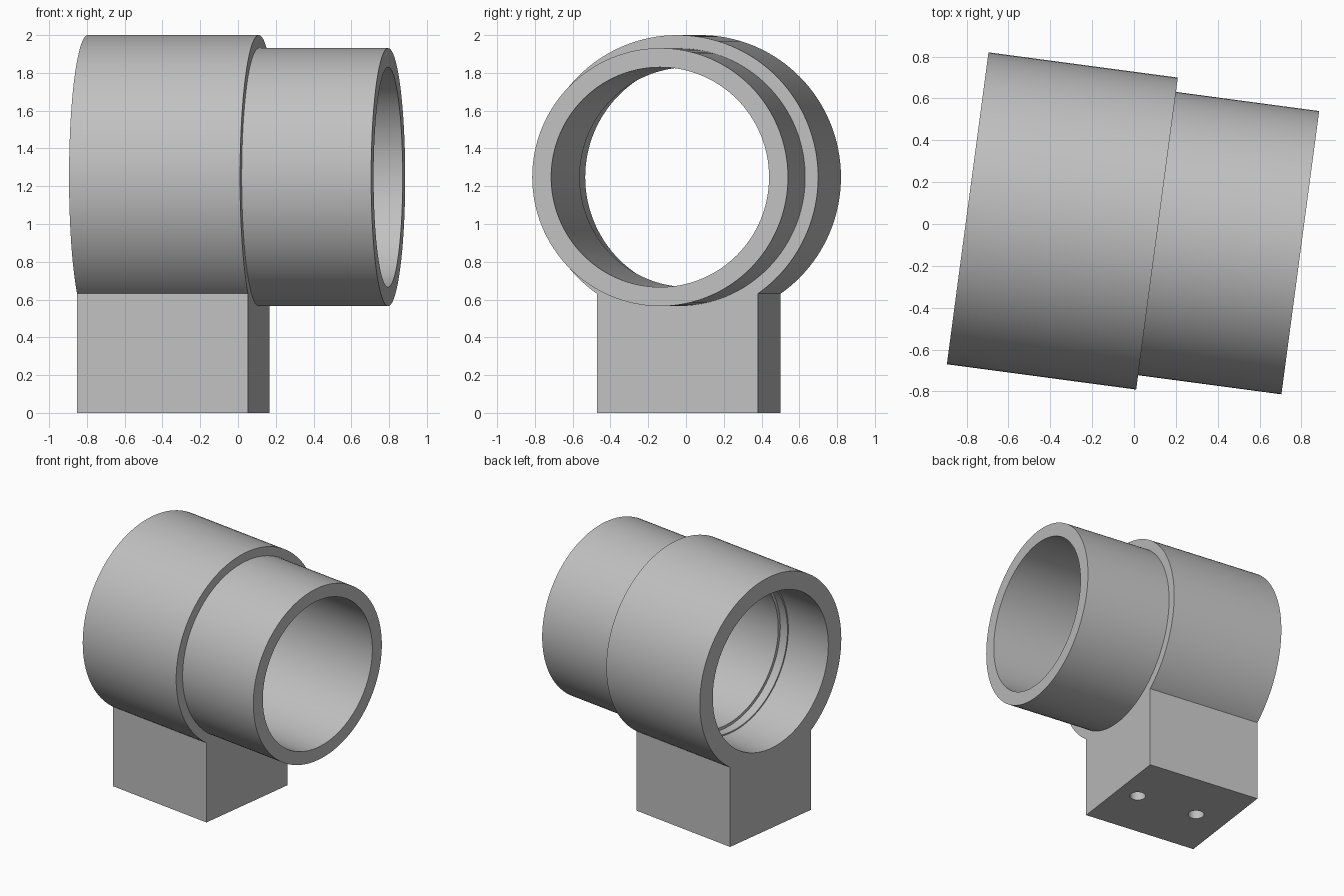
import bpy, bmesh, math
from mathutils import Matrix, Vector

cube = bpy.data.objects.get("Cube")
if cube:
    bpy.data.objects.remove(cube, do_unlink=True)

AXIS_Z = 1.248          # height of the tube axis
SLEEVE = 0.913          # length of the wide sleeve and of the block
LENGTH = 1.604
SEGMENTS = 128
# Parts are built along local x, then turned and placed together
PLACE = Matrix.Translation((-0.795, 0.106, 0)) @ Matrix.Rotation(math.radians(-7.6), 4, 'Z')
PLACE.translation = Vector((-0.795, 0.106, 0)) + Vector((0, -0.031, 0))

grey = bpy.data.materials.new("plain grey")
grey.use_nodes = True
colour = (0.53, 0.53, 0.53, 1)
grey.diffuse_color = colour
grey.node_tree.nodes["Principled BSDF"].inputs["Base Color"].default_value = colour


def make_object(name, bm):
    bmesh.ops.recalc_face_normals(bm, faces=bm.faces)
    mesh = bpy.data.meshes.new(name)
    bm.to_mesh(mesh)
    bm.free()
    mesh.materials.append(grey)
    obj = bpy.data.objects.new(name, mesh)
    obj.matrix_world = PLACE
    bpy.context.collection.objects.link(obj)
    return obj


def lathe(name, profile):
    """Revolve a closed (along, radius) profile around the tube axis."""
    bm = bmesh.new()
    rings = []
    for i in range(SEGMENTS):
        a = math.tau * i / SEGMENTS
        rings.append([bm.verts.new((s, r * math.sin(a), AXIS_Z + r * math.cos(a)))
                      for s, r in profile])
    n = len(profile)
    for i in range(SEGMENTS):
        here, there = rings[i], rings[(i + 1) % SEGMENTS]
        for j in range(n):
            k = (j + 1) % n
            bm.faces.new((here[j], here[k], there[k], there[j]))
    return make_object(name, bm)


def combine(target, other, operation):
    mod = target.modifiers.new(operation.lower(), 'BOOLEAN')
    mod.operation = operation
    mod.solver = 'EXACT'
    mod.object = other
    bpy.context.view_layer.objects.active = target
    bpy.ops.object.modifier_apply(modifier=mod.name)
    bpy.data.objects.remove(other, do_unlink=True)


# Stepped tube: wide sleeve, narrow spigot, and a bore with small ledges
tube = lathe("stepped_tube_on_block", [
    (0, 0.752), (SLEEVE, 0.752), (SLEEVE, 0.683), (LENGTH, 0.683),
    (LENGTH, 0.582), (0.46, 0.582), (0.46, 0.604), (0.39, 0.604),
    (0.39, 0.614), (0, 0.614)])

# Mounting block, flush with both ends of the wide sleeve
bm = bmesh.new()
top = 0.632
bmesh.ops.create_cube(bm, size=1, matrix=Matrix.Translation((SLEEVE / 2, 0, top / 2))
                      @ Matrix.Diagonal((SLEEVE, 0.86, top, 1)))
combine(tube, make_object("mounting_block", bm), 'UNION')

# Two blind screw holes in the underside
for s in (0.25, 0.747):
    bm = bmesh.new()
    bmesh.ops.create_cone(bm, cap_ends=True, segments=48, radius1=0.057, radius2=0.057,
                          depth=0.8, matrix=Matrix.Translation((s, 0, 0)))
    combine(tube, make_object("screw_hole", bm), 'DIFFERENCE')

bpy.ops.object.select_all(action='DESELECT')
tube.select_set(True)
bpy.context.view_layer.objects.active = tube
bpy.ops.object.shade_smooth_by_angle(angle=math.radians(30))
